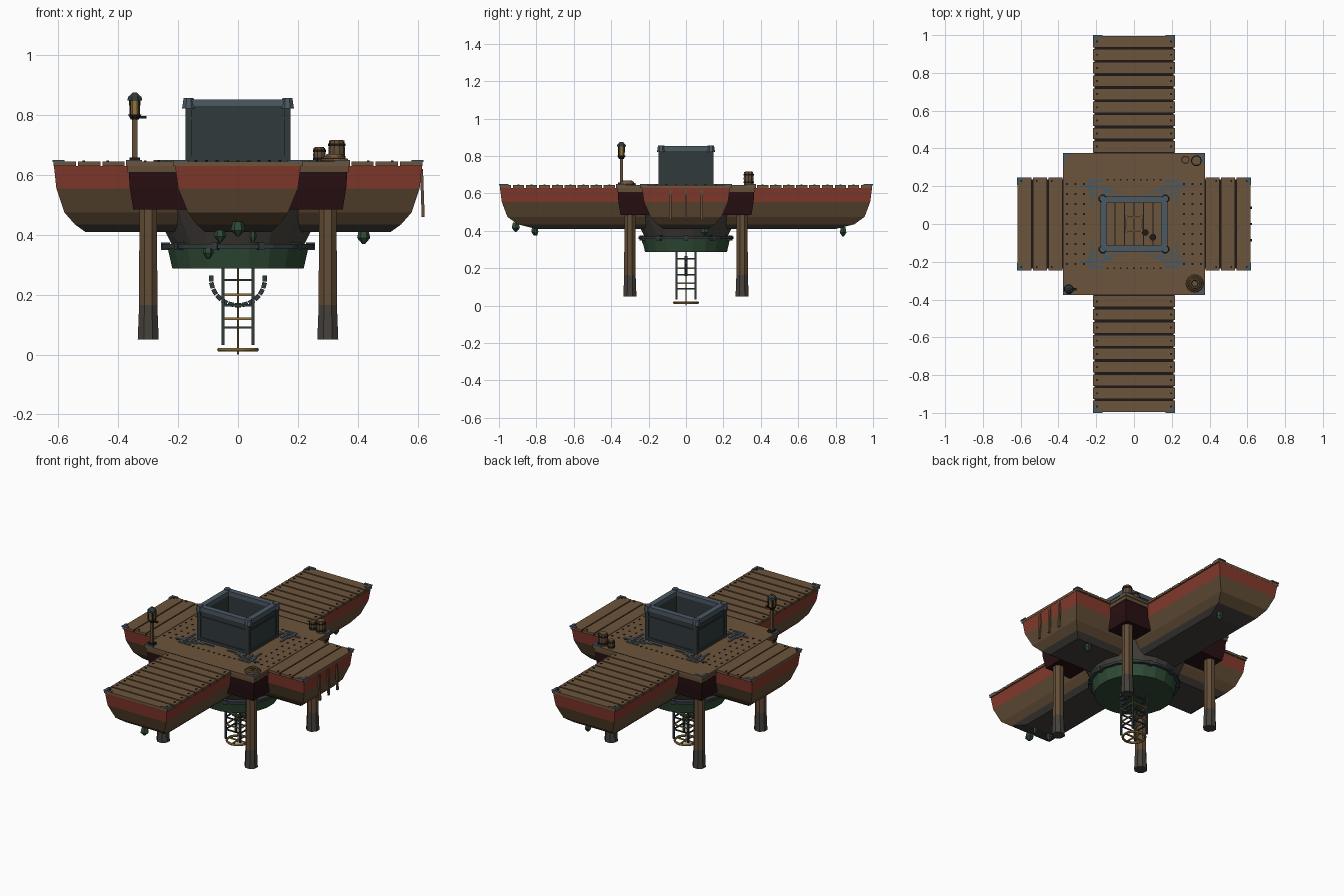
import bpy, bmesh, math
from mathutils import Matrix, Vector

if "Cube" in bpy.data.objects:
    bpy.data.objects.remove(bpy.data.objects["Cube"])


def material(name, r, g, b):
    m = bpy.data.materials.new(name)
    m.use_nodes = True
    m.diffuse_color = (r, g, b, 1)
    m.node_tree.nodes["Principled BSDF"].inputs["Base Color"].default_value = (r, g, b, 1)
    return m


PLANK = material("plank brown", .15, .09, .045)
HULL = material("hull brown", .125, .075, .038)
RED = material("hull red", .23, .042, .026)
GREY = material("weathered grey", .06, .053, .044)
MAROON = material("dark maroon", .022, .005, .006)
SLATE = material("dark slate", .03, .042, .045)
STEEL = material("blue steel", .07, .1, .125)
GREEN = material("sea green", .028, .07, .037)
BRASS = material("brass", .3, .18, .05)
IRON = material("black iron", .012, .01, .01)
SIGNS = [(a, b) for a in (-1, 1) for b in (-1, 1)]


class Part:
    """One object gathered from simple solids."""

    def __init__(self, name, *mats):
        self.name, self.mats, self.bm = name, mats, bmesh.new()

    def paint(self, verts, i):
        for f in {f for v in verts for f in v.link_faces}:
            f.material_index = i

    def box(self, x, y, z, sx, sy, sz, i=0, rot=None):
        m = Matrix.Translation((x, y, z)) @ (rot or Matrix()) @ Matrix.Diagonal((sx, sy, sz, 1))
        self.paint(bmesh.ops.create_cube(self.bm, size=1, matrix=m)["verts"], i)

    def cone(self, x, y, z0, z1, r0, r1, n=8, i=0):
        m = Matrix.Translation((x, y, (z0 + z1) / 2)) @ Matrix.Rotation(math.pi / n, 4, "Z")
        self.paint(bmesh.ops.create_cone(self.bm, cap_ends=True, segments=n, radius1=r0,
                   radius2=r1, depth=z1 - z0, matrix=m)["verts"], i)

    def loft(self, rings, mats):
        """Stack of rectangles (half x, half y, z), one colour per strip."""
        loops = [[self.bm.verts.new(p) for p in ((-x, -y, z), (x, -y, z), (x, y, z), (-x, y, z))]
                 for x, y, z in rings]
        for a, b, i in zip(loops, loops[1:], mats):
            for k in range(4):
                n = (k + 1) % 4
                self.bm.faces.new((a[k], a[n], b[n], b[k])).material_index = i
        self.bm.faces.new(loops[0]).material_index = 3
        self.bm.faces.new(loops[-1]).material_index = mats[-1]

    def done(self, smooth=False):
        bmesh.ops.recalc_face_normals(self.bm, faces=self.bm.faces)
        mesh = bpy.data.meshes.new(self.name)
        self.bm.to_mesh(mesh)
        self.bm.free()
        for m in self.mats:
            mesh.materials.append(m)
        ob = bpy.data.objects.new(self.name, mesh)
        bpy.context.collection.objects.link(ob)
        return ob


# Crossed hulls with red top band and grey keel
levels = (.63, .555, .475, .435, .41)
for name, hx, hy in (("long_hull", (.21, .2, .167, .138, .11), (.995, .985, .955, .9, .8)),
                     ("short_hull", (.615, .607, .58, .545, .51), (.235, .225, .19, .155, .12))):
    p = Part(name, RED, HULL, GREY, IRON)
    p.loft(list(zip(hx, hy, levels)), (0, 1, 1, 2))
    p.done()

p = Part("corner_blocks", MAROON, HULL, GREY, HULL)
p.loft([(.37, .37, .63), (.37, .37, .608)], (1,))
p.loft([(.365, .365, .608), (.362, .362, .56), (.35, .35, .485)], (0, 0))
p.done()

# Deck boards
p = Part("deck_planks", PLANK)
p.box(0, 0, .6375, .75, .75, .015)
step = .625 / 9
for s in (-1, 1):
    for k in range(9):
        p.box(0, s * (.375 + step * (k + .5)), .6375, .434, step - .009, .015)
    for k in range(3):
        w = .245 / 3
        p.box(s * (.375 + w * (k + .5)), 0, .6375, w - .007, .49, .015)
p.done()

# Nail heads and seams
p = Part("deck_nails", IRON)
for s in (-1, 1):
    for x in (.355, .31, .265):
        for k in range(-4, 5):
            p.box(s * x, k * .053, .646, .009, .009, .004)
    for k in range(9):
        for t in (-1, 1):
            p.box(t * .195, s * (.375 + step * (k + .5)), .646, .01, .01, .004)
    for k in range(-4, 5):
        p.box(k * .035, s * .235, .646, .009, .009, .004)
    for k in range(-2, 3):
        for x in (.435, .515, .597):
            for t in (-1, 1):
                p.box(s * x, t * .228, .646, .009, .009, .004)
    p.box(0, s * .377, .645, .43, .006, .002)
for k in range(-2, 3):
    p.box(k * .05, 0, .646, .006, .22, .003)
p.done()

# Steel corner plates and the brackets around the hatch
p = Part("deck_brackets", STEEL)


def angle_plate(cx, cy, sx, sy, leg, w=.014):
    p.box(cx - sx * leg / 2, cy - sy * w / 2, .647, leg, w, .007)
    p.box(cx - sx * w / 2, cy - sy * leg / 2, .647, w, leg, .007)


for sx, sy in SIGNS:
    for x, y, leg in ((.217, 1, .05), (.62, .247, .04), (.375, .375, .055),
                      (.24, .235, .075), (.205, .2, .06), (.16, .185, .05)):
        angle_plate(sx * x, sy * y, sx, sy, leg)
    p.box(sx * .245, sy * .2, .647, .075, .012, .006)
    p.box(sx * .225, sy * .14, .647, .012, .09, .006)
    p.box(sx * .11, sy * .168, .647, .13, .01, .006)
p.done()

# Open hatch with frame and heavy rim
p = Part("hatch_walls", SLATE, STEEL)
for s in (-1, 1):
    p.box(s * .157, 0, .74, .026, .28, .2)
    p.box(0, s * .127, .74, .34, .026, .2)
    for z, h in ((.655, .016), (.79, .008), (.822, .008)):
        p.box(s * .171, 0, z, .008, .29, h)
        p.box(0, s * .141, z, .35, .008, h)
    p.box(s * .16, 0, .84, .034, .29, .026, 1)
    p.box(0, s * .13, .84, .35, .034, .026, 1)
for sx, sy in SIGNS:
    p.box(sx * .165, sy * .135, .74, .022, .022, .2)
    p.cone(sx * .165, sy * .133, .822, .857, .024, .018, 8, 1)
p.done()

p = Part("hatch_floor_frame", BRASS, IRON)
for s in (-1, 1):
    p.box(s * .04, 0, .649, .008, .088, .008)
    p.box(0, s * .035, .649, .088, .008, .008)
for x, y in ((.06, -.045), (.1, -.07)):
    p.cone(x, y, .645, .654, .018, .018, 8, 1)
p.done()

# Octagonal piles with grey feet
p = Part("support_piles", HULL, GREY)
for sx, sy in SIGNS:
    p.cone(sx * .3, sy * .3, .165, .5, .033, .032)
    p.cone(sx * .3, sy * .3, .05, .165, .038, .033, 8, 1)
p.done()

# Round green well under the hull
p = Part("well_dish", GREEN, GREY, SLATE)
p.cone(0, 0, .287, .365, .222, .24, 20)
p.cone(0, 0, .355, .37, .257, .257, 20, 2)
p.cone(0, 0, .37, .49, .225, .285, 20, 1)
for k in range(10):
    a = math.tau * k / 10
    p.box(.242 * math.cos(a), .242 * math.sin(a), .362, .03, .02, .026, 2,
          Matrix.Rotation(a, 4, "Z"))
p.done()

# Hanging ladder cage
p = Part("ladder_cage", SLATE, BRASS)
for sx, sy in SIGNS:
    p.box(sx * .05, sy * .05, .16, .01, .01, .255)
for k, z in enumerate((.09, .12, .165, .2, .25)):
    for s in (-1, 1):
        p.box(0, s * .05, z, .1, .007, .007, k % 2)
        p.box(s * .05, 0, z, .007, .1, .007, k % 2)
p.cone(0, 0, 0, .29, .004, .004, 6, 1)
p.done()

bpy.ops.mesh.primitive_torus_add(location=(0, 0, .016), major_radius=.063, minor_radius=.007,
                                 major_segments=20, minor_segments=6)
ring = bpy.context.object
ring.name = "ladder_foot_ring"
ring.data.materials.append(BRASS)
p = Part("foot_ring_spokes", BRASS)
p.box(0, 0, .016, .12, .008, .007)
p.box(0, 0, .016, .008, .12, .007)
p.done()

# Hanging chain arc
p = Part("chain_arc", SLATE)
for k in range(13):
    a = math.pi * (1 + k / 12)
    p.box(.09 * math.cos(a), 0, .255 + .09 * math.sin(a), .015, .018, .02, 0,
          Matrix.Rotation(-a, 4, "Y"))
p.done()

# Lantern on its post
p = Part("lantern", HULL, SLATE, BRASS, IRON)
lx = ly = -.345
p.box(lx, ly, .715, .018, .018, .14)
p.box(lx, ly, .652, .035, .035, .014, 3)
p.box(lx + .015, ly, .793, .05, .014, .008, 3)
p.cone(lx, ly, .785, .802, .014, .024, 8, 3)
p.cone(lx, ly, .802, .85, .018, .021, 8, 2)
for sx, sy in SIGNS:
    p.box(lx + sx * .015, ly + sy * .015, .826, .005, .005, .05, 3)
p.cone(lx, ly, .85, .862, .027, .024, 8, 1)
p.cone(lx, ly, .862, .876, .022, .008, 8, 1)
p.done()

# Barrels with iron hoops
p = Part("barrels", HULL, IRON, PLANK)
for x, y, r, h in ((.33, .335, .028, .07), (.272, .34, .021, .045)):
    mid = .645 + h / 2
    p.cone(x, y, .645, mid, r * .9, r, 10)
    p.cone(x, y, mid, .645 + h, r, r * .9, 10)
    for t in (.2, .8):
        p.cone(x, y, .645 + h * t - .004, .645 + h * t + .004, r * 1.04, r * 1.04, 10, 1)
    p.cone(x, y, .645 + h, .648 + h, r * .75, r * .75, 10, 2)
p.done()

# Coiled rope
for k, r in enumerate((.04, .031, .022)):
    bpy.ops.mesh.primitive_torus_add(location=(.322, -.315, .65 + .007 * k), major_radius=r,
                                     minor_radius=.007, major_segments=16, minor_segments=6)
    bpy.context.object.name = "rope_coil"
    bpy.context.object.data.materials.append(PLANK)

# Fender stakes hanging off the left side
p = Part("side_fenders", HULL)
for y in (-.085, 0, .085):
    p.box(.616, y, .54, .01, .013, .16, 0, Matrix.Rotation(math.radians(-2), 4, "Y"))
p.done()

# Hanging weed clumps
p = Part("weed_clumps", GREEN)
for x, y, z, r in ((0, -.91, .42, .025), (-.06, -.81, .4, .02), (.08, .84, .395, .02),
                   (.42, .1, .395, .022), (-.1, -.22, .345, .018), (.05, -.8, .4, .012)):
    p.cone(x, y, z - .025, z - .005, .005, r, 6)
    p.cone(x, y, z - .005, z + .025, r, r * .7, 6)
p.done()
